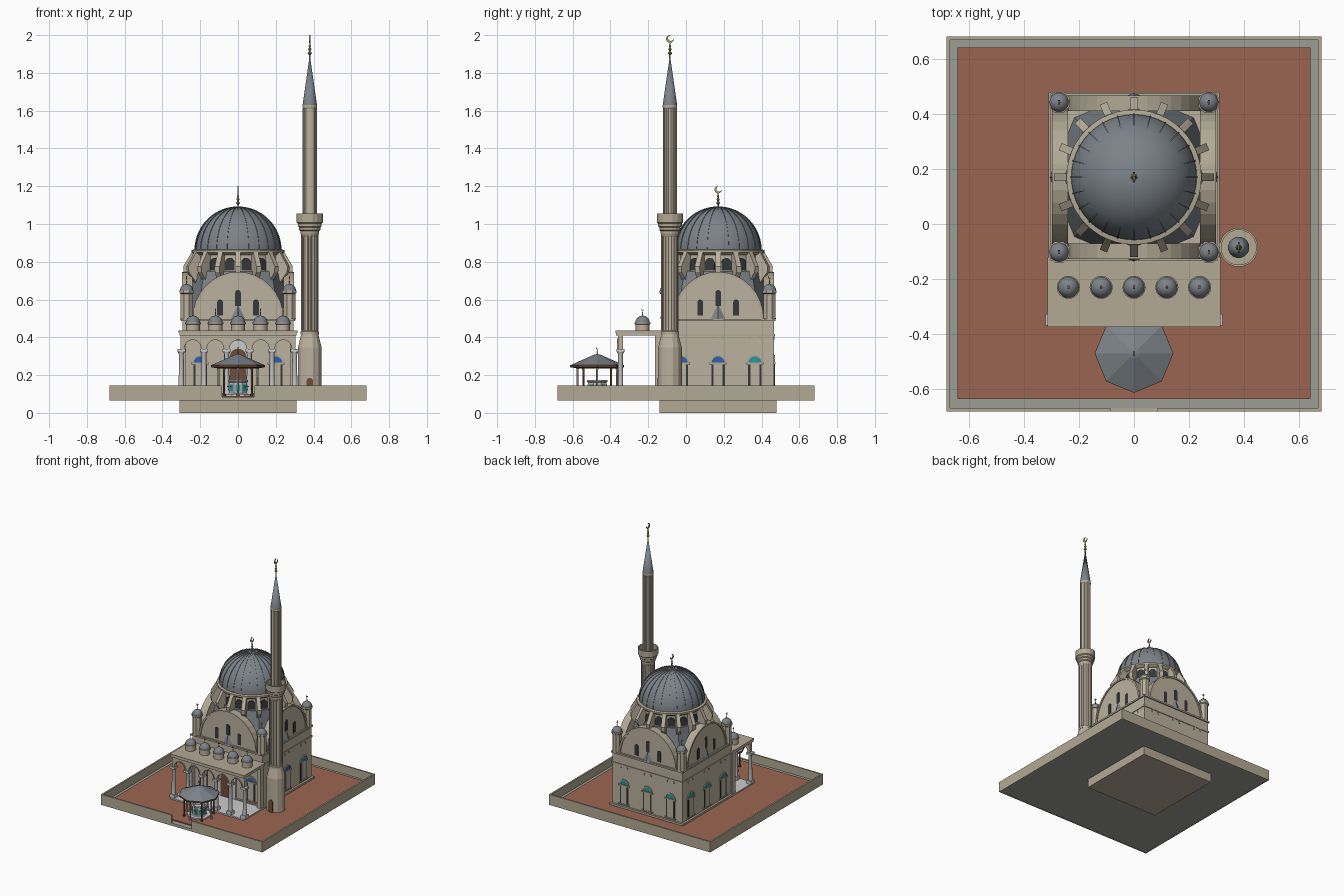
import bpy, bmesh
from math import sin, cos, pi, radians
from mathutils import Matrix

if "Cube" in bpy.data.objects:
    bpy.data.objects.remove(bpy.data.objects["Cube"])

CY = 0.17          # centre of the prayer hall along y
smooth = []

def mat(name, r, g, b):
    m = bpy.data.materials.new(name)
    m.diffuse_color = (r, g, b, 1)
    m.use_nodes = True
    m.node_tree.nodes["Principled BSDF"].inputs["Base Color"].default_value = m.diffuse_color
    return m

STONE = mat("stone", .50, .44, .34)
TRIM = mat("trim_stone", .45, .40, .30)
LEAD = mat("lead", .20, .225, .25)
GREY = mat("paving", .34, .34, .31)
RED = mat("red_court", .33, .13, .085)
MARBLE = mat("marble", .68, .68, .66)
PANE = mat("dark_pane", .035, .04, .045)
BLUE = mat("blue_tile", .03, .12, .42)
TEAL = mat("teal_tile", .02, .30, .32)
WOOD = mat("wood", .16, .075, .04)
GOLD = mat("brass", .42, .34, .16)

def finish(name, bm, m, soft=False):
    bmesh.ops.remove_doubles(bm, verts=bm.verts, dist=1e-5)
    bmesh.ops.recalc_face_normals(bm, faces=bm.faces)
    me = bpy.data.meshes.new(name)
    bm.to_mesh(me)
    bm.free()
    me.materials.append(m)
    o = bpy.data.objects.new(name, me)
    bpy.context.collection.objects.link(o)
    if soft:
        smooth.append(o)
    return o

def box(name, x0, x1, y0, y1, z0, z1, m, M=Matrix()):
    bm = bmesh.new()
    T = Matrix.Translation(((x0+x1)/2, (y0+y1)/2, (z0+z1)/2))
    bmesh.ops.create_cube(bm, size=1, matrix=M @ T @ Matrix.Diagonal((x1-x0, y1-y0, z1-z0, 1)))
    return finish(name, bm, m)

def lathe(name, prof, x, y, m, n=24, soft=True, turn=0.0):
    bm = bmesh.new()
    rings = [[bm.verts.new((x+r*cos(2*pi*i/n+turn), y+r*sin(2*pi*i/n+turn), z)) for i in range(n)] if r > 0
             else [bm.verts.new((x, y, z))] for r, z in prof]
    for a, b in zip(rings, rings[1:]):
        for i in range(n):
            j = (i+1) % n
            q = [a[i % len(a)], a[j % len(a)], b[j % len(b)], b[i % len(b)]]
            bm.faces.new(list(dict.fromkeys(q)))
    for ring in (rings[0], rings[-1]):
        if len(ring) > 1:
            bm.faces.new(ring)
    return finish(name, bm, m, soft)

def prism(name, pts, y0, y1, m, M=Matrix()):
    # outline in the local xz plane, extruded along local y
    bm = bmesh.new()
    f = [bm.verts.new(M @ Matrix.Translation((p[0], y0, p[1])).translation) for p in pts]
    b = [bm.verts.new(M @ Matrix.Translation((p[0], y1, p[1])).translation) for p in pts]
    bm.faces.new(f)
    bm.faces.new(b[::-1])
    for i in range(len(pts)):
        j = (i+1) % len(pts)
        bm.faces.new((f[i], b[i], b[j], f[j]))
    return finish(name, bm, m)

def arc(cx, cz, rx, rz, a0=0, a1=180, n=16):
    return [(cx+rx*cos(radians(a0+(a1-a0)*i/n)), cz+rz*sin(radians(a0+(a1-a0)*i/n))) for i in range(n+1)]

def arched(cx, w, z0, z1):
    return [(cx-w, z0), (cx+w, z0)] + arc(cx, z1-w, w, w, n=10)

def band(cx, cz, r0x, r0z, r1x, r1z):
    return arc(cx, cz, r1x, r1z) + arc(cx, cz, r0x, r0z, 180, 0)

def around(deg):
    return Matrix.Translation((0, CY, 0)) @ Matrix.Rotation(radians(deg), 4, 'Z')

def finial(name, x, y, z, h):
    prof = [(.05, -.05), (.05, .12), (.14, .2), (.05, .3), (.11, .38), (.04, .46), (.08, .52), (.03, .6), (.03, .7)]
    lathe(name, [(r*h*.7, z+t*h) for r, t in prof], x, y, GOLD, 8)
    r = h*.17
    M = Matrix.Translation((x, y, z+h-r)) @ Matrix.Rotation(pi/2, 4, 'Z')
    prism(name+"_crescent", arc(0, 0, r, r, 80, 370, 20) + arc(r*.22, r*.22, r*.72, r*.72, 355, 95, 20)[1:-1],
          -.003, .003, GOLD, M)

def dome(r, z, h, n=10):
    return [(r*cos(pi/2*i/n), z+h*sin(pi/2*i/n)) for i in range(n)] + [(0, z+h)]

# terrace: foundation, slab, red court, boundary wall with front gate
box("foundation", -.31, .31, CY-.31, CY+.31, 0, .105, TRIM)
box("terrace_slab", -.675, .675, -.675, .675, .066, .082, GREY)
box("court_paving", -.64, .64, -.635, .64, .08, .09, RED)
for s in (-1, 1):
    box("side_wall", s*.668, s*.68, -.68, .68, .065, .145, TRIM)
    box("front_wall", s*.085, s*.68, -.68, -.668, .065, .145, TRIM)
box("back_wall", -.68, .68, .668, .68, .065, .145, TRIM)
box("gate_sill", -.085, .085, -.68, -.668, .065, .085, TRIM)

# prayer hall
box("hall", -.295, .295, CY-.295, CY+.295, .09, .5, STONE)
for z, e in ((.41, .300), (.49, .303)):
    box("string_course", -e, e, CY-e, CY+e, z-.004, z+.008, TRIM)
for k in range(4):
    M = around(90*k)
    # arched tympanum with rim and windows
    prism("tympanum", arc(0, .495, .232, .245, n=32), -.29, -.245, STONE, M)
    prism("tympanum_rim", band(0, .495, .228, .24, .242, .252), -.297, -.24, TRIM, M)
    for x, z in ((-.095, .515), (0, .565), (.095, .515)):
        prism("upper_window", arched(x, .015, z, z+.085), -.292, -.285, PANE, M)
    # ground windows with tiled lunettes and upper hood moulds
    for x in ((-.2, .2) if k == 0 else (-.195, 0, .195)):
        tile = BLUE if k == 0 or (k == 1 and x < .1) else TEAL
        box("window_pane", x-.036, x+.036, -.298, -.29, .12, .258, PANE, M)
        box("window_shutter", x-.024, x+.024, -.301, -.29, .12, .258, STONE, M)
        box("window_lintel", x-.045, x+.045, -.304, -.29, .256, .266, TRIM, M)
        box("window_sill", x-.045, x+.045, -.304, -.29, .112, .122, TRIM, M)
        prism("tile_lunette", arc(x, .265, .034, .034), -.299, -.29, tile, M)
        prism("lunette_arch", band(x, .265, .034, .034, .042, .042), -.301, -.29, TRIM, M)
        if k:
            prism("hood_mould", band(x, .385, .026, .026, .033, .033), -.299, -.29, TRIM, M)
# entrance
prism("door_surround", arched(0, .075, .09, .385), -.31, -.29, MARBLE, around(0))
prism("door", arched(0, .045, .09, .34), -.314, -.3, WOOD, around(0))

# corner towers
for sx in (-1, 1):
    for sy in (-1, 1):
        x, y = sx*.272, CY+sy*.272
        lathe("corner_tower", [(.034, .49), (.034, .63), (.041, .635), (.041, .648), (.03, .65)], x, y, STONE, 8, False, pi/8)
        lathe("tower_dome", dome(.035, .648, .034, 6), x, y, LEAD, 16)
        finial("tower_finial", x, y, .68, .045)

# lead transition, drum with buttresses, main dome
lathe("lead_transition", [(.306, .498), (.253, .75)], 0, CY, LEAD, 8, False)
lathe("drum", [(.232, .73), (.222, .745), (.222, .85)], 0, CY, STONE, 48)
lathe("drum_cornice", [(.222, .835), (.232, .838), (.245, .85), (.245, .862), (.22, .868)], 0, CY, TRIM, 48)
for i in range(16):
    P = around(22.5*i)
    prism("buttress", [(.21, .69), (.245, .69), (.287, .745), (.29, .775), (.245, .852), (.21, .852)], -.014, .014, STONE, P)
    prism("drum_window", arched(0, .026, .755, .82), -.227, -.215, PANE, around(22.5*i+11.25))
lathe("main_dome", dome(.228, .86, .23, 20), 0, CY, LEAD, 48)
for i in range(24):
    rib = [(r, z) for r, z in arc(0, .86, .231, .233, 0, 87, 18)] + arc(0, .86, .222, .224, 87, 0, 18)
    prism("dome_rib", rib, -.0022, .0022, LEAD, around(15*i))
finial("main_finial", 0, CY, 1.088, .112)

# portico: floor, columns, arcade, roof and five small domes
box("portico_floor", -.31, .31, -.37, -.12, .075, .1, MARBLE)
xs = [-.3+.12*i for i in range(6)]
for x in xs:
    box("column_base", x-.02, x+.02, -.367, -.327, .1, .125, MARBLE)
    lathe("portico_column", [(.0145, .12), (.0125, .31), (.02, .325)], x, -.347, MARBLE, 16)
    box("column_capital", x-.021, x+.021, -.368, -.326, .322, .337, MARBLE)
outline = [(.305, .335), (.305, .412), (-.305, .412), (-.305, .335)]
for i in range(5):
    outline += arc(-.24+.12*i, .337, .046, .05, 180, 0, 12)
prism("arcade", outline, -.36, -.333, STONE)
for i in range(5):
    prism("arcade_moulding", band(-.24+.12*i, .337, .045, .049, .053, .057), -.364, -.355, TRIM)
box("portico_roof", -.31, .31, -.37, -.12, .41, .428, STONE)
box("roof_edge", -.314, .314, -.374, -.12, .424, .435, TRIM)
for s in (-1, 1):
    box("wall_pier", s*.305, s*.275, -.163, -.12, .1, .412, STONE)
for i in range(5):
    x = -.238+.119*i
    lathe("portico_drum", [(.037, .43), (.037, .468), (.042, .47), (.042, .478), (.03, .48)], x, -.23, STONE, 16)
    lathe("portico_dome", dome(.038, .477, .038, 7), x, -.23, LEAD, 20)
    finial("portico_finial", x, -.23, .513, .04)

# minaret
mx, my = .38, -.085
lathe("minaret_base", [(.065, .085), (.065, .345), (.046, .42)], mx, my, STONE, 12, False, pi/12)
lathe("minaret_shaft", [(.049, .415), (.049, .43), (.044, .435), (.044, .95)], mx, my, STONE, 16, False, pi/16)
lathe("balcony", [(.044, .93), (.05, .95), (.05, .962), (.057, .968), (.057, .982), (.064, .988), (.064, 1.002),
                  (.071, 1.008), (.071, 1.055), (.064, 1.055), (.064, 1.015), (.03, 1.015)], mx, my, TRIM, 16, False, pi/16)
lathe("minaret_upper_shaft", [(.035, 1.0), (.035, 1.61), (.039, 1.618), (.039, 1.63)], mx, my, STONE, 16, False, pi/16)
lathe("minaret_spire", [(.038, 1.63), (.0, 1.895)], mx, my, LEAD, 24)
for i in range(16):   # raised fillets along the shaft
    a = 2*pi*i/16+pi/16
    for r, z0, z1 in ((.044, .435, .94), (.035, 1.015, 1.615)):
        lathe("shaft_fillet", [(.0035, z0), (.0035, z1)], mx+r*cos(a), my+r*sin(a), STONE, 6)
prism("minaret_door", arched(mx, .017, .09, .185), my-.067, my-.05, WOOD)
finial("minaret_finial", mx, my, 1.88, .12)

# ablution fountain
fy = -.47
lathe("fountain_step", [(.085, .085), (.085, .1)], 0, fy, MARBLE, 8, False, pi/8)
lathe("fountain_basin", [(.058, .1), (.052, .105), (.052, .16), (.058, .165), (.058, .173), (.046, .173), (.046, .15), (0, .15)],
      0, fy, MARBLE, 8, False, pi/8)
lathe("fountain_roof", [(.143, .252), (.02, .307), (0, .312)], 0, fy, LEAD, 8, False)
lathe("fountain_eaves", [(.11, .236), (.143, .242), (.143, .253)], 0, fy, WOOD, 8, False)
for i in range(8):
    a = 2*pi*i/8
    lathe("fountain_post", [(.009, .085), (.009, .1), (.0055, .104), (.0055, .228), (.009, .24)],
          .104*cos(a), fy+.104*sin(a), WOOD if i % 2 else TRIM, 10)
    Q = Matrix.Translation((0, fy, 0)) @ Matrix.Rotation(a, 4, 'Z')
    box("fountain_panel", -.012, .012, -.051, -.046, .112, .15, TEAL, Q)
    box("fountain_tap", -.003, .003, -.058, -.048, .138, .143, GOLD, Q)
finial("fountain_finial", 0, fy, .308, .042)

# smooth shading on round parts
for o in smooth:
    o.select_set(True)
bpy.context.view_layer.objects.active = smooth[0]
bpy.ops.object.shade_smooth_by_angle(angle=radians(35))
